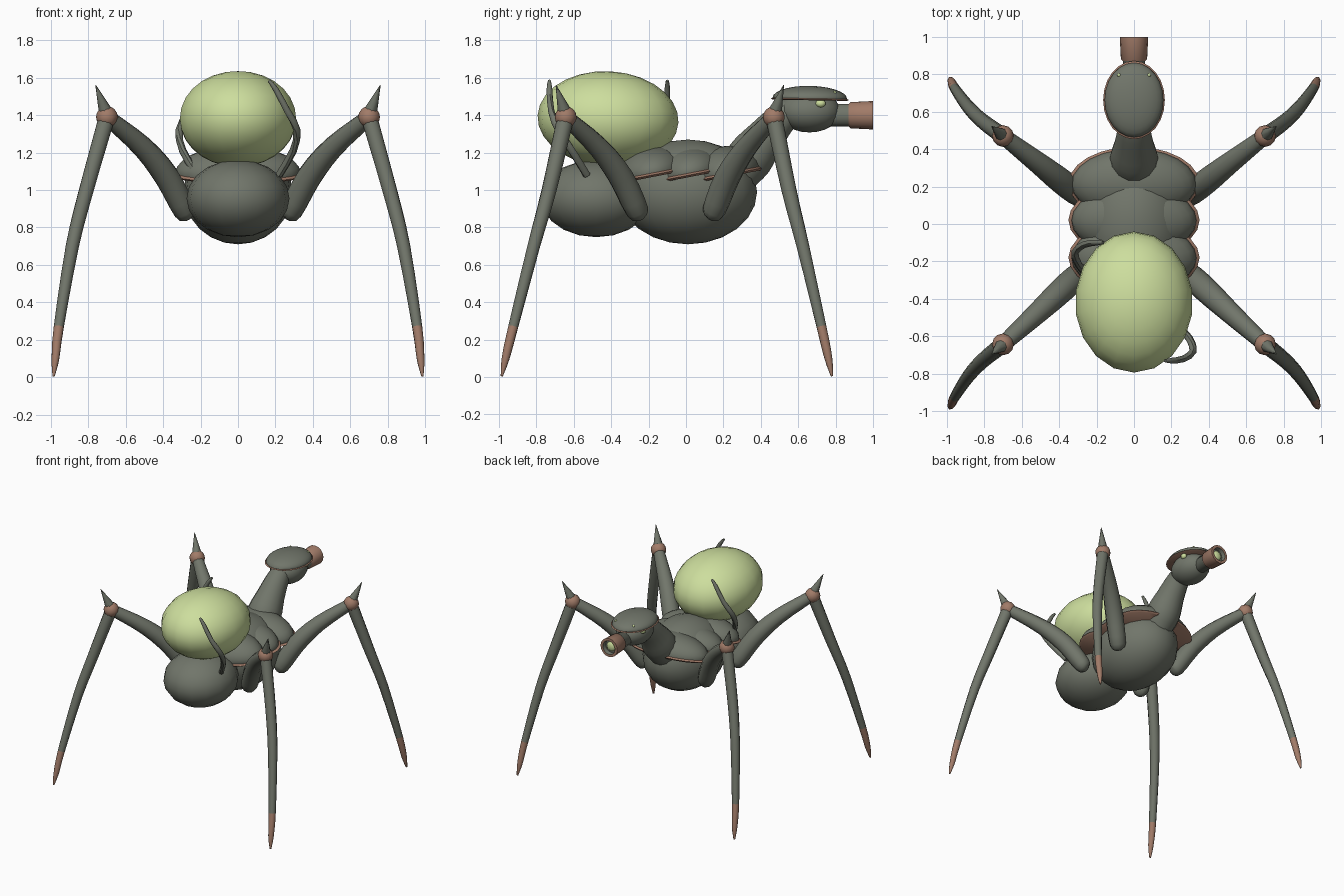
import bpy, bmesh, math
from mathutils import Vector, Matrix, Euler

if "Cube" in bpy.data.objects:
    bpy.data.objects.remove(bpy.data.objects["Cube"])


def material(name, color):
    mat = bpy.data.materials.new(name)
    mat.use_nodes = True
    mat.diffuse_color = (*color, 1)
    mat.node_tree.nodes["Principled BSDF"].inputs["Base Color"].default_value = (*color, 1)
    return mat


SHELL = material("dark olive grey", (0.165, 0.18, 0.145))
TAN = material("dusty tan", (0.36, 0.2, 0.14))
GREEN = material("pale green", (0.61, 0.73, 0.34))
parts = []


def finish(name, bm, mats):
    bmesh.ops.remove_doubles(bm, verts=bm.verts, dist=0.0001)
    bmesh.ops.recalc_face_normals(bm, faces=bm.faces)
    mesh = bpy.data.meshes.new(name)
    bm.to_mesh(mesh)
    bm.free()
    for mat in mats:
        mesh.materials.append(mat)
    obj = bpy.data.objects.new(name, mesh)
    bpy.context.collection.objects.link(obj)
    parts.append(obj)
    return obj


def placed(center, scale, tilt=0):
    return Matrix.LocRotScale(Vector(center), Euler((math.radians(tilt), 0, 0)), Vector(scale))


def ellipsoid(name, center, scale, mat, tilt=0, segments=20, rings=12):
    bm = bmesh.new()
    bmesh.ops.create_uvsphere(bm, u_segments=segments, v_segments=rings, radius=1,
                              matrix=placed(center, scale, tilt))
    return finish(name, bm, [mat])


def bridge(bm, rings):
    for a, b in zip(rings, rings[1:]):
        n = len(a)
        for i in range(n):
            bm.faces.new((a[i], a[(i + 1) % n], b[(i + 1) % n], b[i]))
    bm.faces.new(rings[0])
    bm.faces.new(rings[-1])


def ring(bm, center, radius, sides, rotation):
    turn = [2 * math.pi * i / sides for i in range(sides)]
    return [bm.verts.new(center + rotation @ Vector((radius * math.cos(t), radius * math.sin(t), 0)))
            for t in turn]


def lathe(name, profile, matrix, mats, rule, sides=20):
    """Revolve (radius, height) pairs; rule maps a local face centre to a material slot."""
    bm = bmesh.new()
    bridge(bm, [ring(bm, Vector((0, 0, z)), r, sides, Matrix.Identity(3)) for r, z in profile])
    for f in bm.faces:
        f.material_index = rule(f.calc_center_median())
    bm.transform(matrix)
    return finish(name, bm, mats)


def smooth_path(points, steps):
    """Catmull-Rom through (x, y, z, radius) points."""
    p = [Vector(q) for q in points]
    p = [2 * p[0] - p[1]] + p + [2 * p[-1] - p[-2]]
    out = []
    for a, b, c, d in zip(p, p[1:], p[2:], p[3:]):
        for s in range(steps):
            t = s / steps
            out.append(0.5 * (2 * b + (c - a) * t + (2 * a - 5 * b + 4 * c - d) * t ** 2
                              + (3 * b - a - 3 * c + d) * t ** 3))
    return out + [p[-2]]


def tube(name, points, mats, steps=3, sides=10, rule=None):
    path = smooth_path(points, steps)
    bm = bmesh.new()
    rings = []
    for i, q in enumerate(path):
        along = path[min(i + 1, len(path) - 1)].xyz - path[max(i - 1, 0)].xyz
        rot = along.to_track_quat('Z', 'Y').to_matrix()
        rings.append(ring(bm, q.xyz, max(q.w, 0.002), sides, rot))
    bridge(bm, rings)
    if rule:
        for f in bm.faces:
            f.material_index = rule(f.calc_center_median())
    return finish(name, bm, mats)


def shield(name, center, scale, tilt=0):
    """Dome with a tan rim and underside."""
    arc = [math.pi / 2 * i / 7 for i in range(8)]
    profile = [(0.01, -0.1), (0.98, -0.1), (1.03, -0.03), (0.98, 0.04)]
    profile += [(0.98 * math.cos(a) + 0.002, 0.05 + 0.95 * math.sin(a)) for a in arc]
    lathe(name, profile, placed(center, scale, tilt), [SHELL, TAN],
          lambda c: 1 if c.z < 0.045 else 0, 24)


# Body and egg sac
ellipsoid("thorax", (0, 0.01, 0.99), (0.29, 0.37, 0.28), SHELL)
ellipsoid("abdomen", (0, -0.48, 0.955), (0.275, 0.295, 0.207), SHELL, 0, 16, 10)
ellipsoid("egg_sac", (0, -0.417, 1.38), (0.315, 0.377, 0.255), GREEN, -3, 18, 14)

# Overlapping back shields
for label, y in (("front", 0.215), ("middle", 0.02), ("rear", -0.18)):
    shield(label + "_back_shield", (0, y, 1.085), (0.34, 0.195, 0.15), 11)

# Neck, head and hood
tube("neck", [(0, 0.26, 1.05, 0.1), (0, 0.34, 1.17, 0.13), (0, 0.43, 1.29, 0.105),
              (0, 0.52, 1.39, 0.085), (0, 0.6, 1.44, 0.07)], [SHELL], 3, 14)
ellipsoid("head", (0, 0.66, 1.42), (0.13, 0.165, 0.112), SHELL)
shield("head_hood", (0, 0.662, 1.487), (0.16, 0.203, 0.07), -1)

# Snout with a recessed lens, revolved around y
along_y = Matrix.Translation((0, 0, 1.4)) @ Matrix.Rotation(-math.pi / 2, 4, 'X')
lathe("snout", [(0.04, 0.76), (0.06, 0.78), (0.06, 0.87), (0.07, 0.88), (0.076, 1.0),
                (0.055, 1.0), (0.05, 0.97), (0.01, 0.97)],
      along_y, [SHELL, TAN], lambda c: 1 if c.z > 0.872 and c.xy.length > 0.053 else 0, 16)
ellipsoid("snout_lens", (0, 0.97, 1.4), (0.038, 0.018, 0.038), GREEN, 0, 14, 8)

for side, sx in (("left", 1), ("right", -1)):
    # Eyes
    ellipsoid(side + "_eye", (sx * 0.115, 0.72, 1.463), (0.02, 0.027, 0.021), GREEN, 0, 10, 8)
    ellipsoid(side + "_upper_eye", (sx * 0.08, 0.795, 1.52), (0.01, 0.01, 0.01), GREEN, 0, 8, 6)

    # Legs: hip, knee and foot y positions differ between the pairs
    for end, hip, knee, foot in (("front", 0.14, 0.47, 0.78), ("back", -0.25, -0.643, -0.985)):
        name = side + "_" + end

        def at(x, z, r, start, stop, t):
            return (sx * x, start + (stop - start) * t, z, r)

        tube(name + "_upper_leg",
             [at(0.26, 0.855, 0.025, hip, knee, -0.02), at(0.285, 0.89, 0.062, hip, knee, 0.03),
              at(0.38, 1.07, 0.068, hip, knee, 0.25), at(0.51, 1.23, 0.058, hip, knee, 0.56),
              at(0.70, 1.39, 0.042, hip, knee, 1)], [SHELL])
        tube(name + "_lower_leg",
             [at(0.70, 1.39, 0.045, knee, foot, 0), at(0.81, 1.0, 0.04, knee, foot, 0.26),
              at(0.885, 0.7, 0.035, knee, foot, 0.5), at(0.957, 0.27, 0.027, knee, foot, 0.82),
              at(0.975, 0.1, 0.021, knee, foot, 0.94), at(0.985, 0.005, 0.006, knee, foot, 1)],
             [SHELL, TAN], rule=lambda c: 1 if c.z < 0.27 else 0)
        ellipsoid(name + "_knee", (sx * 0.70, knee, 1.39), (0.058,) * 3, TAN, 0, 12, 8)
        out = math.copysign(0.052, knee)
        tube(name + "_knee_spike", [(sx * 0.70, knee, 1.40, 0.042),
                                    (sx * 0.76, knee + out, 1.56, 0.002)], [SHELL], 2, 8)

# Slim feelers clasping the egg sac, one at each opposite corner
for label, sx, y, inward in (("left", 1, -0.73, 1), ("right", -1, -0.1, -1)):
    tube(label + "_feeler",
         [(sx * 0.165, y, 1.585, 0.008), (sx * 0.2, y, 1.54, 0.015),
          (sx * 0.265, y + inward * 0.01, 1.42, 0.018), (sx * 0.315, y + inward * 0.05, 1.32, 0.02),
          (sx * 0.295, y + inward * 0.12, 1.21, 0.02), (sx * 0.22, y + inward * 0.2, 1.08, 0.02)],
         [SHELL], 2, 8)

# Smooth shading with sharp rims
bpy.ops.object.select_all(action='DESELECT')
for obj in parts:
    obj.select_set(True)
bpy.context.view_layer.objects.active = parts[0]
bpy.ops.object.shade_smooth_by_angle(angle=math.radians(45))
